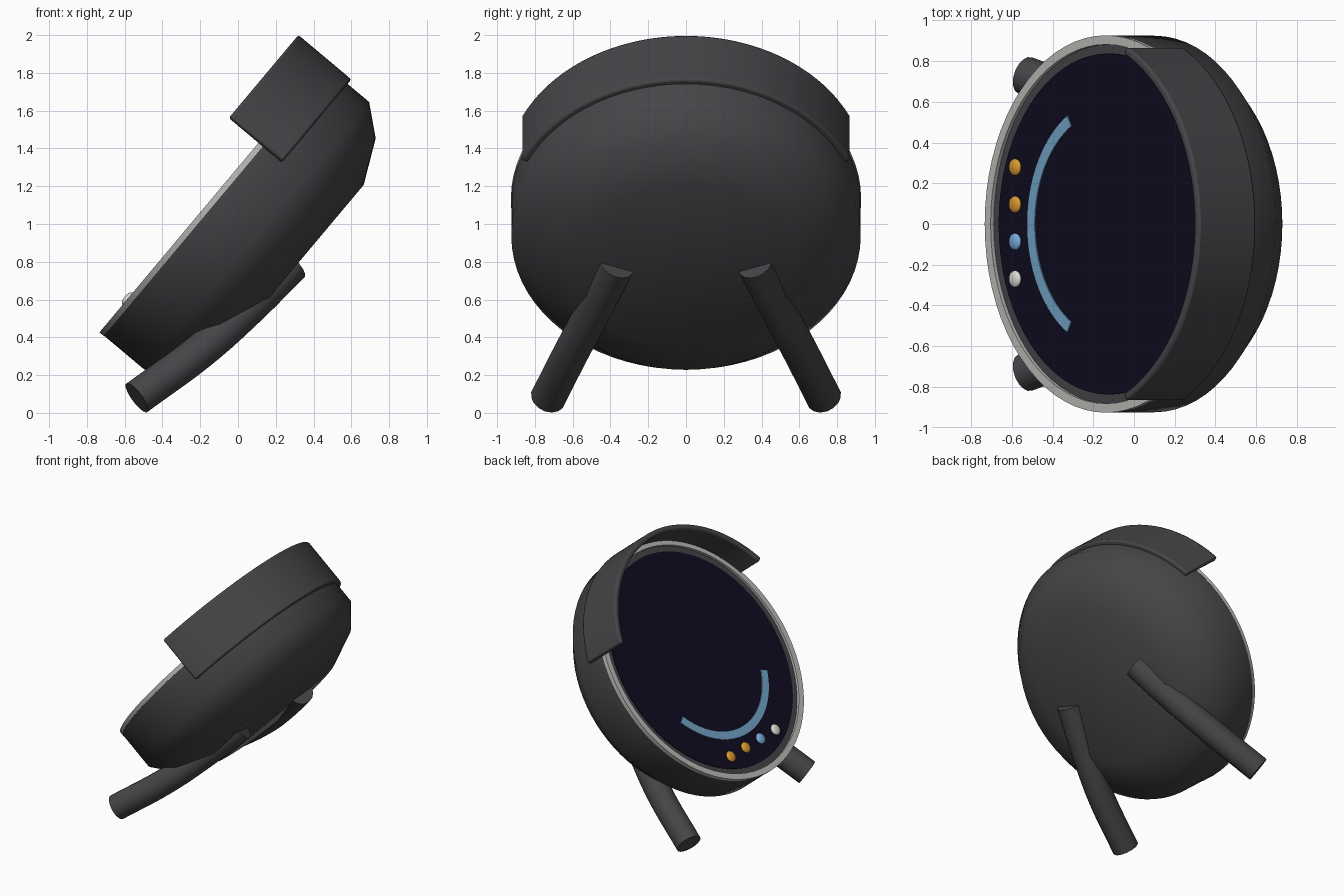
import bpy, bmesh
from math import radians, cos, sin
from mathutils import Matrix, Vector

if "Cube" in bpy.data.objects:
    bpy.data.objects.remove(bpy.data.objects["Cube"])

# Tilted frame: local x runs up the face, local z points out of the face
TILT = Matrix.Translation((-0.13, 0, 1.13)) @ Matrix.Rotation(radians(-50), 4, 'Y')


def material(name, rgb):
    mat = bpy.data.materials.new(name)
    mat.use_nodes = True
    mat.diffuse_color = (*rgb, 1)
    mat.node_tree.nodes["Principled BSDF"].inputs["Base Color"].default_value = (*rgb, 1)
    return mat


charcoal = material("charcoal", (0.06, 0.06, 0.065))
silver = material("silver", (0.5, 0.5, 0.48))
navy = material("navy", (0.005, 0.004, 0.015))
sky = material("sky_blue", (0.17, 0.37, 0.57))
amber = material("amber", (0.7, 0.32, 0.03))
blue = material("light_blue", (0.18, 0.4, 0.7))
white = material("off_white", (0.7, 0.7, 0.65))


def smooth(obj, angle):
    bpy.ops.object.select_all(action='DESELECT')
    obj.select_set(True)
    bpy.context.view_layer.objects.active = obj
    bpy.ops.object.shade_smooth_by_angle(angle=radians(angle))


def finish(name, bm, mat, angle=30, matrix=TILT):
    bmesh.ops.remove_doubles(bm, verts=bm.verts, dist=1e-5)
    bmesh.ops.recalc_face_normals(bm, faces=bm.faces)
    mesh = bpy.data.meshes.new(name)
    bm.to_mesh(mesh)
    bm.free()
    mesh.materials.append(mat)
    obj = bpy.data.objects.new(name, mesh)
    bpy.context.collection.objects.link(obj)
    obj.matrix_world = matrix
    smooth(obj, angle)
    return obj


def lathe(name, profile, mat, start=-180, end=180, steps=72, angle=30, loop=False):
    """Turn (radius, height) points about local z; partial turns get end caps."""
    bm = bmesh.new()
    full = end - start == 360
    rows = []
    for i in range(steps + 1):
        a = radians(start + (end - start) * i / steps)
        rows.append([bm.verts.new((r * cos(a), r * sin(a), h)) for r, h in profile])
    n = len(profile)
    for a, b in zip(rows, rows[1:]):
        for j in range(n if loop else n - 1):
            k = (j + 1) % n
            quad = (a[j], a[k], b[k], b[j])
            if profile[j][0] == 0:
                quad = (a[j], a[k], b[k])
            elif profile[k][0] == 0:
                quad = (a[j], a[k], b[j])
            bm.faces.new(quad)
    if not full:
        bm.faces.new(rows[0])
        bm.faces.new(rows[-1])
    return finish(name, bm, mat, angle)


def band(r0, r1, h0, h1):
    return [(r0, h0), (r1, h0), (r1, h1), (r0, h1)]


# Housing, rim, and screen
lathe("housing", [(0, -0.01), (0.925, -0.01), (0.925, -0.3), (0.8, -0.45),
                  (0.57, -0.56), (0, -0.56)], charcoal, angle=65)
lathe("rim", band(0.882, 0.927, -0.02, 0.01), silver, loop=True)
lathe("screen", [(0, -0.004), (0.838, -0.004), (0.838, -0.012)], navy)

# Painted gauge arc at the lower part of the screen
lathe("gauge_arc", band(0.555, 0.615, -0.006, 0.002), sky, 120, 240, 40, loop=True)

# Curved hood over the upper edge
hood = lathe("hood", band(0.915, 0.956, -0.151, 0.215), charcoal, -65.6, 65.6, 48, loop=True)
bevel = hood.modifiers.new("soft_edges", 'BEVEL')
bevel.width = 0.012
bevel.segments = 2
bevel.limit_method = 'ANGLE'

# Row of indicator lights
for i, mat in enumerate((white, blue, amber, amber)):
    bm = bmesh.new()
    bmesh.ops.create_uvsphere(bm, u_segments=20, v_segments=12, radius=0.042)
    place = Matrix.Translation((-0.695, -0.27 + 0.183 * i, 0.01)) @ Matrix.Diagonal((1, 1, 0.45, 1))
    finish(f"indicator_{i + 1}", bm, mat, 60, TILT @ place)

# Bent tube legs, mirrored across the model
for side, name in ((-1, "front_leg"), (1, "back_leg")):
    curve = bpy.data.curves.new(name, 'CURVE')
    curve.dimensions = '3D'
    curve.bevel_depth = 0.095
    curve.bevel_resolution = 6
    curve.use_fill_caps = True
    path = [(-0.535, 0.73, 0.08), (-0.19, 0.6, 0.335), (0.05, 0.485, 0.55), (0.285, 0.365, 0.785)]
    spline = curve.splines.new('BEZIER')
    spline.bezier_points.add(len(path) - 1)
    for point, (x, y, z) in zip(spline.bezier_points, path):
        point.co = Vector((x, y * side, z))
        point.handle_left_type = point.handle_right_type = 'AUTO'
    leg = bpy.data.objects.new(name, curve)
    bpy.context.collection.objects.link(leg)
    bpy.ops.object.select_all(action='DESELECT')
    leg.select_set(True)
    bpy.context.view_layer.objects.active = leg
    bpy.ops.object.convert(target='MESH')
    leg = bpy.context.view_layer.objects.active
    leg.data.materials.clear()
    leg.data.materials.append(charcoal)
    smooth(leg, 40)
